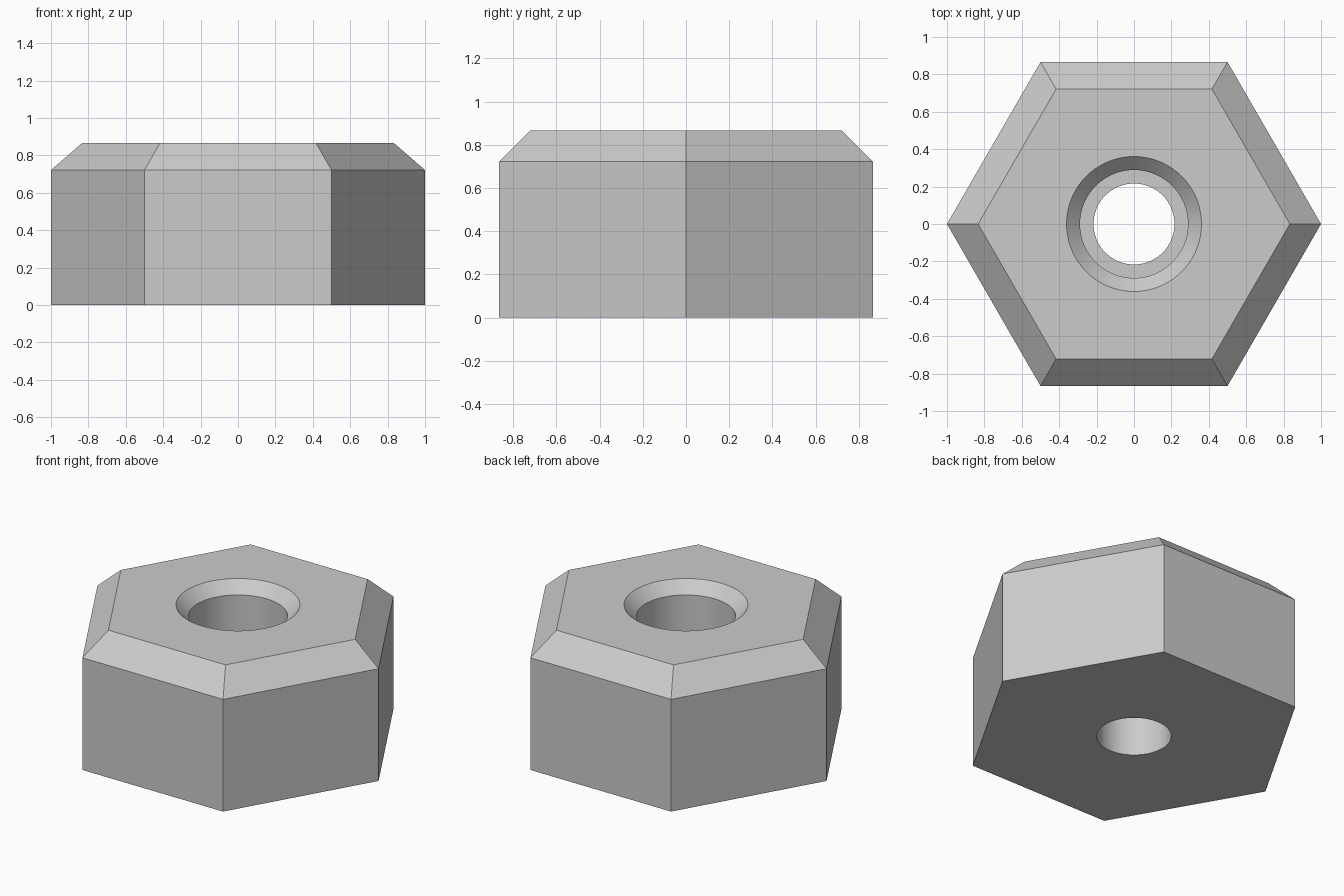
import bpy
import bmesh
from math import cos, sin, tau, radians

cube = bpy.data.objects.get("Cube")
if cube:
    bpy.data.objects.remove(cube, do_unlink=True)

UNIT = 0.8660254 / 12   # module that all sizes are multiples of
HEIGHT = 12 * UNIT
CHAMFER = 2 * UNIT
LEDGE = 5.5 * UNIT      # height of the counterbore floor

grey = bpy.data.materials.new("grey metal")
grey.use_nodes = True
grey.diffuse_color = (0.6, 0.6, 0.6, 1)
grey.node_tree.nodes["Principled BSDF"].inputs["Base Color"].default_value = (0.6, 0.6, 0.6, 1)


def ring(bm, sides, radius, z):
    """Closed loop of vertices, first corner on +x."""
    return [bm.verts.new((radius * cos(tau * i / sides), radius * sin(tau * i / sides), z))
            for i in range(sides)]


def loft(bm, sides, profile):
    """Join rings along a (radius, z) profile; return the first and last ring."""
    rings = [ring(bm, sides, r, z) for r, z in profile]
    for a, b in zip(rings, rings[1:]):
        for i in range(sides):
            j = (i + 1) % sides
            bm.faces.new((a[i], a[j], b[j], b[i]))
    return rings[0], rings[-1]


def cap(bm, outer, inner):
    """Flat face between the hexagon and the round hole."""
    edges = [bm.edges.get((loop[i - 1], loop[i])) for loop in (outer, inner) for i in range(len(loop))]
    bmesh.ops.triangle_fill(bm, edges=edges, use_beauty=True)


bm = bmesh.new()
# Hexagonal outside with chamfered top
hex_bottom, hex_top = loft(bm, 6, [(1, 0), (1, HEIGHT - CHAMFER), (10 / 12, HEIGHT)])
# Through hole, counterbore and countersunk rim
hole_bottom, hole_top = loft(bm, 72, [
    (3 * UNIT, 0), (3 * UNIT, LEDGE), (4 * UNIT, LEDGE),
    (4 * UNIT, HEIGHT - UNIT), (5 * UNIT, HEIGHT)])
# Flat underside and top
cap(bm, hex_bottom, hole_bottom)
cap(bm, hex_top, hole_top)
bmesh.ops.recalc_face_normals(bm, faces=bm.faces[:])

mesh = bpy.data.meshes.new("hex_nut")
bm.to_mesh(mesh)
bm.free()
mesh.materials.append(grey)
nut = bpy.data.objects.new("hex_nut", mesh)
bpy.context.collection.objects.link(nut)

# Smooth bore walls, sharp rims and hexagon edges
bpy.ops.object.select_all(action="DESELECT")
nut.select_set(True)
bpy.context.view_layer.objects.active = nut
bpy.ops.object.shade_smooth_by_angle(angle=radians(30))
